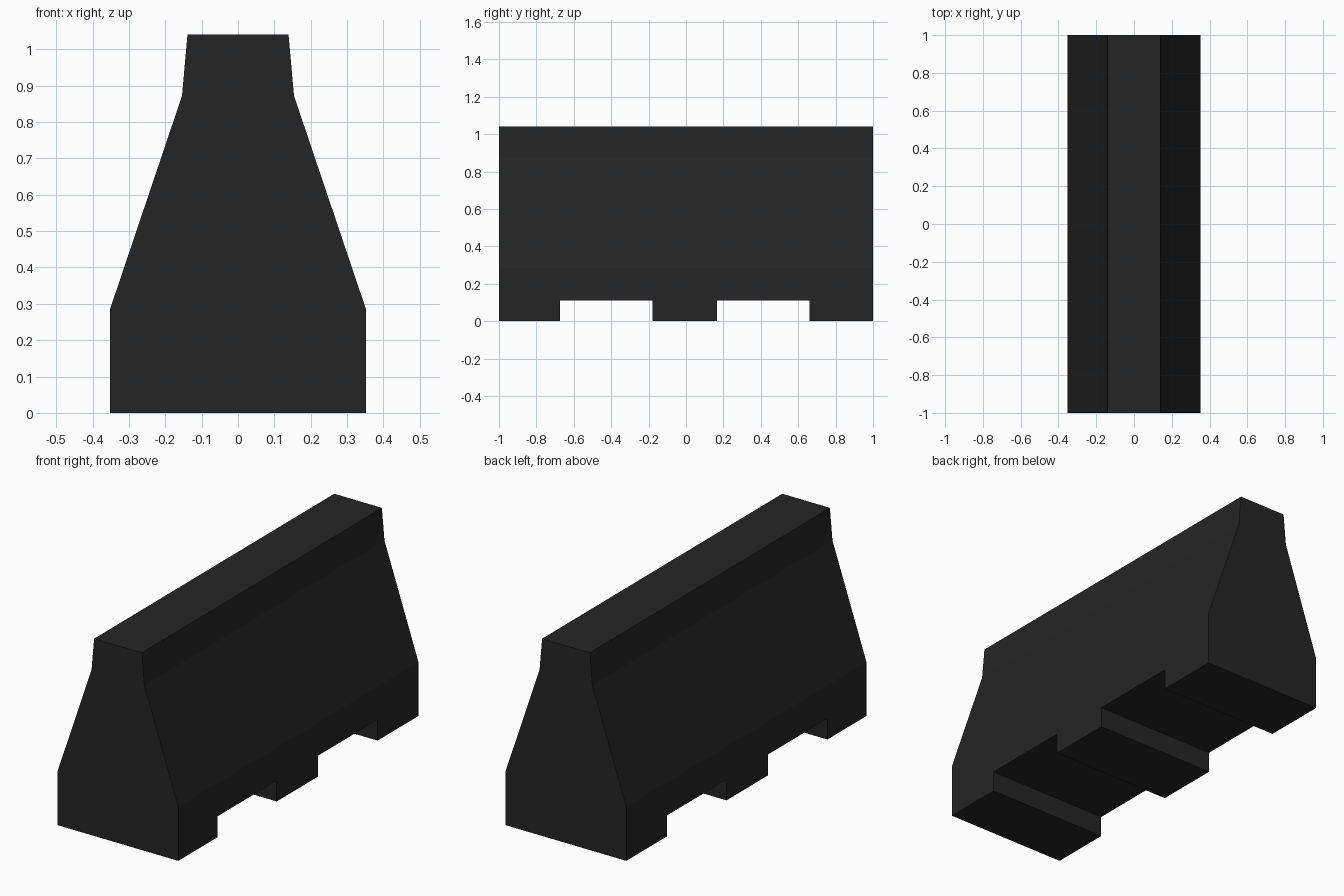
import bpy, bmesh

if "Cube" in bpy.data.objects:
    bpy.data.objects.remove(bpy.data.objects["Cube"])

concrete = bpy.data.materials.new("dark_grey_concrete")
concrete.diffuse_color = (0.018, 0.018, 0.018, 1)
concrete.use_nodes = True
concrete.node_tree.nodes["Principled BSDF"].inputs["Base Color"].default_value = concrete.diffuse_color


def extrude_profile(name, points, y0, y1):
    """Extrude an x-z outline along y into a closed solid."""
    bm = bmesh.new()
    face = bm.faces.new([bm.verts.new((x, y0, z)) for x, z in points])
    res = bmesh.ops.extrude_face_region(bm, geom=[face])
    moved = [v for v in res["geom"] if isinstance(v, bmesh.types.BMVert)]
    bmesh.ops.translate(bm, verts=moved, vec=(0, y1 - y0, 0))
    bmesh.ops.recalc_face_normals(bm, faces=bm.faces)
    mesh = bpy.data.meshes.new(name)
    bm.to_mesh(mesh)
    bm.free()
    mesh.materials.append(concrete)
    obj = bpy.data.objects.new(name, mesh)
    bpy.context.collection.objects.link(obj)
    return obj


# Barrier body: mirrored half profile, swept over the full length
half = [(0.352, 0), (0.352, 0.285), (0.154, 0.872), (0.139, 1.04)]
outline = half + [(-x, z) for x, z in reversed(half)]
barrier = extrude_profile("barrier_body", outline, -1, 1)

# Two lifting slots cut across the underside
slot = [(-0.5, -0.1), (0.5, -0.1), (0.5, 0.11), (-0.5, 0.11)]
for i, (y0, y1) in enumerate([(-0.675, -0.18), (0.165, 0.66)]):
    cutter = extrude_profile(f"slot_cutter_{i + 1}", slot, y0, y1)
    cutter.hide_render = True
    cutter.hide_set(True)
    mod = barrier.modifiers.new(f"slot_{i + 1}", 'BOOLEAN')
    mod.operation = 'DIFFERENCE'
    mod.solver = 'EXACT'
    mod.object = cutter
